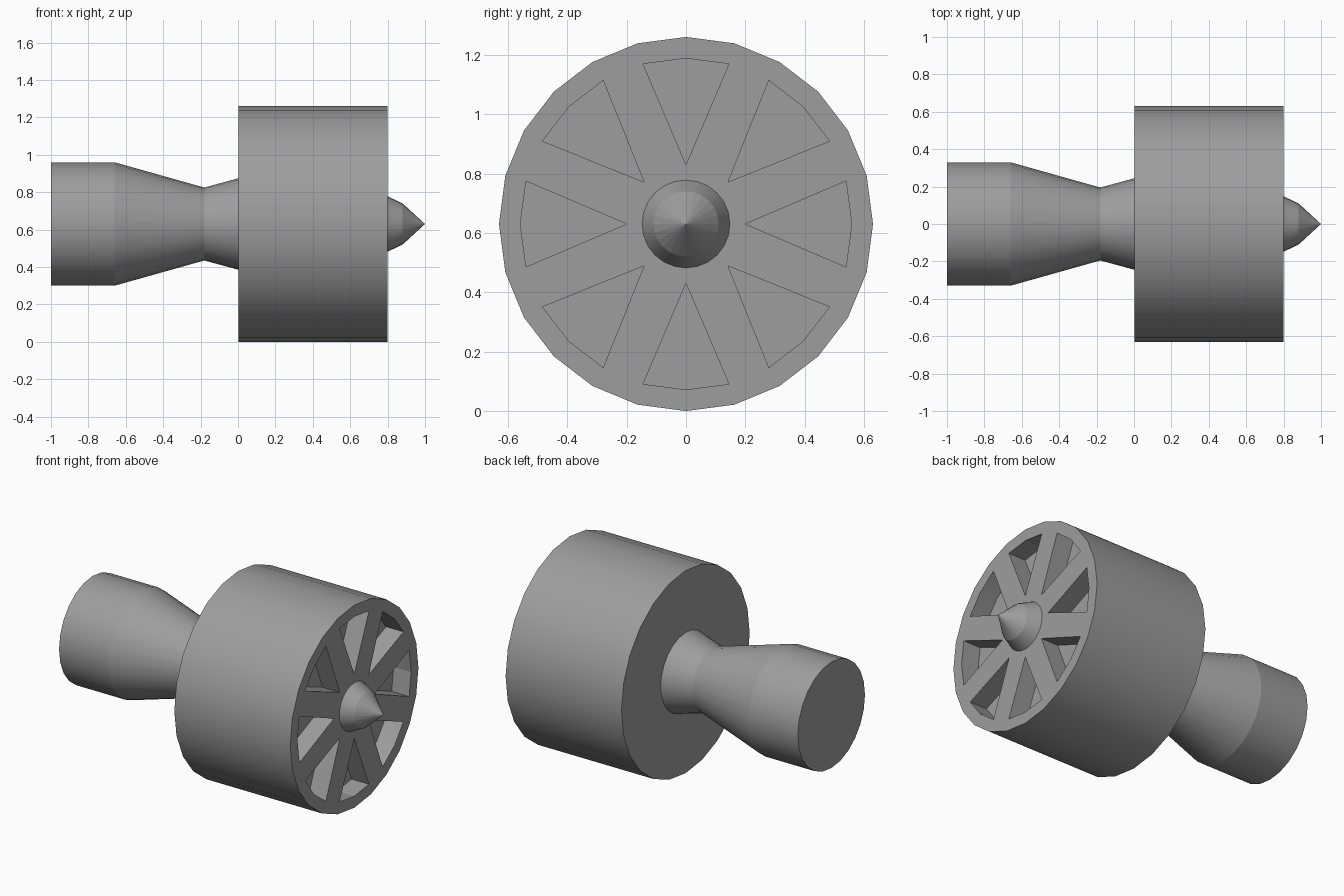
import bpy, bmesh
from math import sin, cos, pi, radians

if "Cube" in bpy.data.objects:
    bpy.data.objects.remove(bpy.data.objects["Cube"])

AXIS_Z = 0.63   # height of the main axis, which runs along x
SIDES = 24

# Dark grey metal
metal = bpy.data.materials.new("dark_grey")
metal.diffuse_color = (0.34, 0.34, 0.34, 1)
metal.use_nodes = True
metal.node_tree.nodes["Principled BSDF"].inputs["Base Color"].default_value = metal.diffuse_color


def new_object(name, bm):
    bmesh.ops.recalc_face_normals(bm, faces=bm.faces[:])
    mesh = bpy.data.meshes.new(name)
    bm.to_mesh(mesh)
    bm.free()
    mesh.materials.append(metal)
    obj = bpy.data.objects.new(name, mesh)
    bpy.context.collection.objects.link(obj)
    return obj


def polar(x, r, a):
    return (x, r * sin(a), AXIS_Z + r * cos(a))


def lathe(name, profile):
    """Revolve (x, radius) points around the axis; radius 0 makes a pole."""
    bm = bmesh.new()
    step = 2 * pi / SIDES
    rings = []
    for x, r in profile:
        count = SIDES if r else 1
        rings.append([bm.verts.new(polar(x, r, i * step)) for i in range(count)])
    for a, b in zip(rings, rings[1:]):
        for i in range(SIDES):
            j = (i + 1) % SIDES
            quad = [a[i % len(a)], a[j % len(a)], b[j % len(b)], b[i % len(b)]]
            face = bm.faces.new(list(dict.fromkeys(quad)))
            face.smooth = len(face.verts) == 4   # facets at a pole stay flat
    # flat end discs; keep every profile ring crisp
    for ring in (rings[0], rings[-1]):
        if len(ring) > 1:
            bm.faces.new(ring)
    for e in bm.edges:
        p, q = e.verts
        if abs(p.co.x - q.co.x) < 1e-5:
            e.smooth = False
    return new_object(name, bm)


# Rear exhaust nozzle (ends just inside the drum)
lathe("nozzle", [(-1, 0.33), (-0.66, 0.33), (-0.18, 0.195), (0.003, 0.245), (0.01, 0.245)])

# Pointed hub cone on the intake face (base just inside the drum)
lathe("nose_cone", [(0.79, 0.148), (0.80, 0.148), (0.88, 0.11), (1, 0)])

# Main drum
drum = lathe("drum", [(0.003, 0.63), (0.8, 0.63)])

# Eight wedge pockets cut into the intake face
bm = bmesh.new()
for k in range(8):
    a = k * pi / 4
    outline = [(0.2, a), (0.558, a - pi / 12), (0.558, a), (0.558, a + pi / 12)]
    floor = [bm.verts.new(polar(0.68, r, t)) for r, t in outline]
    top = [bm.verts.new(polar(0.9, r, t)) for r, t in outline]
    bm.faces.new(floor)
    bm.faces.new(top)
    for i in range(4):
        j = (i + 1) % 4
        bm.faces.new([floor[i], floor[j], top[j], top[i]])
cutter = new_object("pocket_cutter", bm)
cutter.hide_render = True

cut = drum.modifiers.new("pockets", 'BOOLEAN')
cut.operation = 'DIFFERENCE'
cut.solver = 'EXACT'
cut.object = cutter
bpy.context.view_layer.objects.active = drum
drum.select_set(True)
bpy.ops.object.modifier_apply(modifier=cut.name)
bpy.data.objects.remove(cutter)
bpy.ops.object.shade_smooth_by_angle(angle=radians(20))
